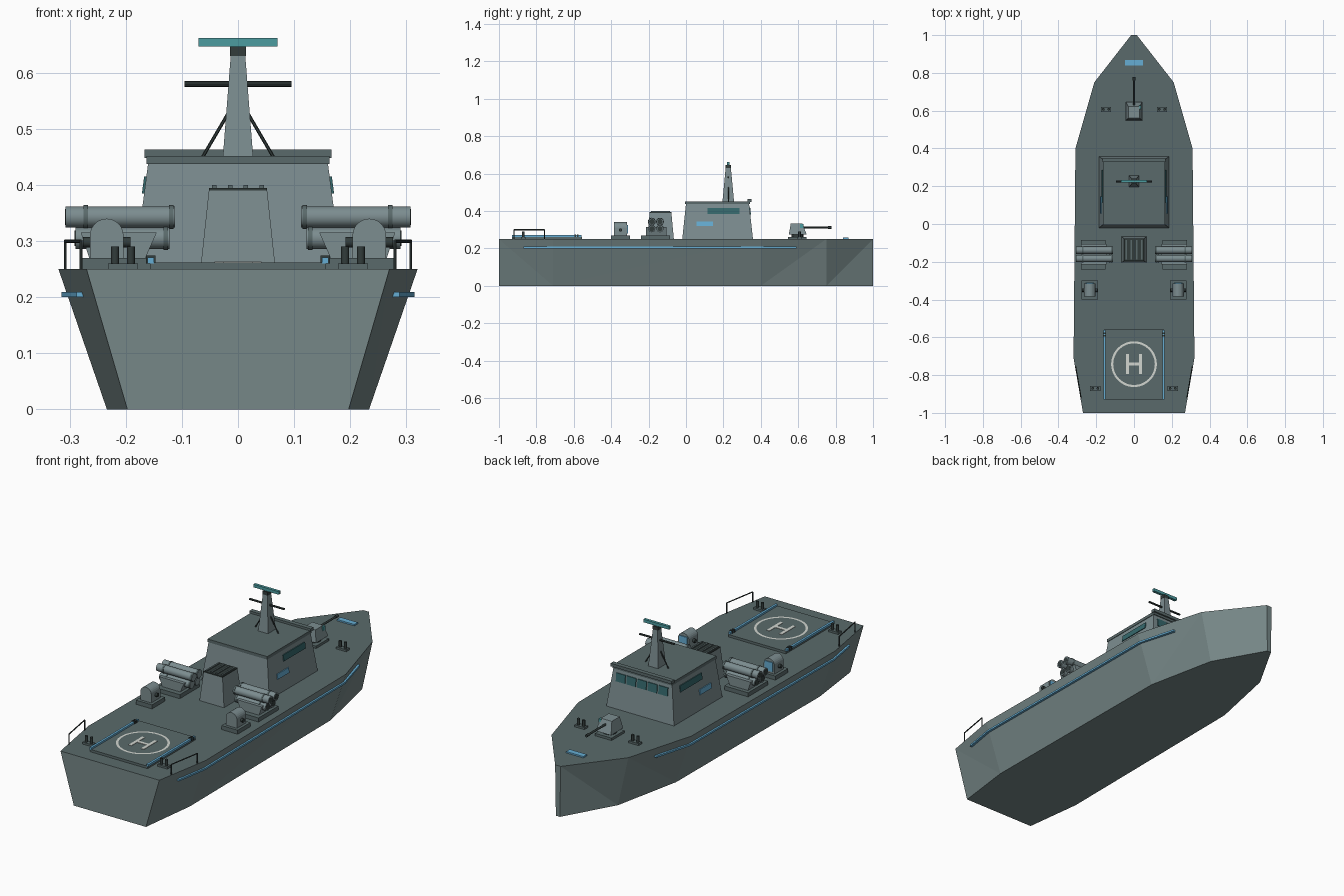
import bpy
import bmesh
import math
from mathutils import Vector

default_cube = bpy.data.objects.get("Cube")
if default_cube:
    bpy.data.objects.remove(default_cube, do_unlink=True)


def make_material(name, hex_code):
    channels = [int(hex_code[i:i + 2], 16) / 255 for i in (0, 2, 4)]
    colour = [((c + 0.055) / 1.055) ** 2.4 for c in channels] + [1]
    material = bpy.data.materials.new(name)
    material.use_nodes = True
    material.diffuse_color = colour
    material.node_tree.nodes["Principled BSDF"].inputs["Base Color"].default_value = colour
    return material


hull_grey = make_material("hull grey", "768787")
deck_grey = make_material("deck grey", "5A6A6B")
house_grey = make_material("superstructure grey", "7C8D90")
dark_metal = make_material("dark metal", "323C3B")
trim_blue = make_material("trim blue", "66AED4")
radar_teal = make_material("radar teal", "4C9CA0")
glass_teal = make_material("window teal", "35686C")
paint_white = make_material("marking white", "D2D6D0")


def finish(name, bm, *materials):
    bmesh.ops.recalc_face_normals(bm, faces=bm.faces[:])
    mesh = bpy.data.meshes.new(name)
    bm.to_mesh(mesh)
    bm.free()
    for material in materials:
        mesh.materials.append(material)
    obj = bpy.data.objects.new(name, mesh)
    bpy.context.collection.objects.link(obj)
    return obj


def loft(name, material, rings):
    """Join rings of equal length into one closed solid."""
    bm = bmesh.new()
    loops = [[bm.verts.new(p) for p in ring] for ring in rings]
    count = len(loops[0])
    for low, high in zip(loops, loops[1:]):
        for i in range(count):
            j = (i + 1) % count
            bm.faces.new((low[i], low[j], high[j], high[i]))
    bm.faces.new(loops[0][::-1])
    bm.faces.new(loops[-1])
    return finish(name, bm, material)


def rect(x, y, z):
    return [(x[0], y[0], z), (x[1], y[0], z), (x[1], y[1], z), (x[0], y[1], z)]


def block(name, material, x, y, z, top_x=None, top_y=None):
    return loft(name, material, [rect(x, y, z[0]), rect(top_x or x, top_y or y, z[1])])


def tube(name, material, start, end, radius, sides=12):
    start, end = Vector(start), Vector(end)
    axis = end - start
    bm = bmesh.new()
    bmesh.ops.create_cone(bm, cap_ends=True, segments=sides, radius1=radius,
                          radius2=radius, depth=axis.length)
    turn = axis.to_track_quat("Z", "Y").to_matrix().to_4x4()
    bm.transform(turn)
    bmesh.ops.translate(bm, verts=bm.verts[:], vec=(start + end) / 2)
    obj = finish(name, bm, material)
    if sides > 8:
        for face in obj.data.polygons:
            face.use_smooth = len(face.vertices) == 4
    return obj


def span(side, near, far):
    return tuple(sorted((side * near, side * far)))


# Hull: flared sides between the keel plate and the deck
half_outline = [(0.27, -1), (0.32, -0.71), (0.31, 0.4), (0.21, 0.75), (0.015, 1)]
DECK, FLARE = 0.25, 0.73


def hull_x(y, z):
    for (xa, ya), (xb, yb) in zip(half_outline, half_outline[1:]):
        if ya <= y <= yb:
            deck_x = xa + (xb - xa) * (y - ya) / (yb - ya)
            return deck_x * (FLARE + (1 - FLARE) * z / DECK)


bm = bmesh.new()
corners = {}
for side in (1, -1):
    for level, (scale, z) in enumerate(((FLARE, 0), (1, DECK))):
        corners[side, level] = [bm.verts.new((side * scale * x, y, z)) for x, y in half_outline]
    low, high = corners[side, 0], corners[side, 1]
    for i in range(len(low) - 1):
        if i == 0:
            bm.faces.new((low[i], low[i + 1], high[i]))
            bm.faces.new((low[i + 1], high[i + 1], high[i]))
        else:
            bm.faces.new((low[i], low[i + 1], high[i + 1]))
            bm.faces.new((low[i], high[i + 1], high[i]))
for end in (0, -1):
    bm.faces.new([corners[s, l][end] for s, l in ((1, 0), (1, 1), (-1, 1), (-1, 0))])
for level in (0, 1):
    bm.faces.new(corners[1, level] + corners[-1, level][::-1])
hull = finish("hull", bm, hull_grey, deck_grey)
for face in hull.data.polygons:
    face.material_index = int(face.normal.z > 0.9)

# Deckhouse with roof, brow and windows set in its sloping walls
house_z = (DECK, 0.44)
block("deckhouse", house_grey, (-0.185, 0.185), (-0.02, 0.358), house_z,
      (-0.16, 0.16), (0, 0.337))
block("deckhouse_roof", deck_grey, (-0.163, 0.163), (-0.005, 0.342), (0.437, 0.452))
block("bridge_brow", deck_grey, (-0.167, 0.167), (0.328, 0.35), (0.448, 0.463))


def wall(z, base, top):
    return base + (top - base) * (z - house_z[0]) / (house_z[1] - house_z[0])


def side_panel(name, material, side, y, z):
    at = [wall(h, 0.185, 0.16) for h in z]
    block(name, material, span(side, at[0] - 0.004, at[0] + 0.004), y, z,
          span(side, at[1] - 0.004, at[1] + 0.004))


for side in (1, -1):
    side_panel("side_window", glass_teal, side, (0.115, 0.285), (0.385, 0.415))
    side_panel("side_blue_panel", trim_blue, side, (0.055, 0.145), (0.32, 0.345))
pane_z = (0.38, 0.42)
pane_y = [wall(h, 0.358, 0.337) for h in pane_z]
for i in range(-2, 3):
    block("bridge_window", glass_teal, (i * 0.058 - 0.025, i * 0.058 + 0.025),
          (pane_y[0] - 0.004, pane_y[0] + 0.004), pane_z,
          None, (pane_y[1] - 0.004, pane_y[1] + 0.004))

# Mast, yardarms, struts and radar
block("mast", house_grey, (-0.027, 0.027), (0.195, 0.257), (0.45, 0.63),
      (-0.013, 0.013), (0.212, 0.24))
block("mast_cap", dark_metal, (-0.014, 0.014), (0.212, 0.24), (0.63, 0.647))
block("radar_bar", radar_teal, (-0.07, 0.07), (0.219, 0.233), (0.647, 0.662))
tube("yardarm", dark_metal, (-0.095, 0.226, 0.58), (0.095, 0.226, 0.58), 0.005, 8)
for side in (1, -1):
    tube("mast_strut", dark_metal, (side * 0.063, 0.226, 0.45), (side * 0.015, 0.226, 0.532), 0.003, 6)

# Funnel with slatted top
block("funnel", house_grey, (-0.067, 0.067), (-0.205, -0.065), (DECK, 0.39),
      (-0.052, 0.052), (-0.195, -0.078))
block("funnel_grille", dark_metal, (-0.052, 0.052), (-0.195, -0.078), (0.388, 0.395))
for i in range(4):
    x = -0.042 + i * 0.028
    block("funnel_slat", deck_grey, (x - 0.004, x + 0.004), (-0.188, -0.085), (0.39, 0.4))

for side in (1, -1):
    # Missile launcher: plinth, cradle and four banded tubes
    block("launcher_plinth", deck_grey, span(side, 0.15, 0.28), (-0.24, -0.085), (DECK, 0.27))
    block("launcher_cradle", house_grey, span(side, 0.165, 0.265), (-0.215, -0.105), (0.27, 0.315),
          span(side, 0.145, 0.28))
    for y in (-0.139, -0.183):
        for z, inner, outer in ((0.343, 0.112, 0.307), (0.305, 0.122, 0.29)):
            tube("launch_tube", house_grey, (side * inner, y, z), (side * outer, y, z), 0.019, 16)
            for x in (inner + 0.003, outer - 0.04):
                tube("tube_band", deck_grey, (side * x, y, z), (side * (x + 0.008), y, z), 0.021, 16)
            tube("tube_cover", dark_metal, (side * (outer - 0.01), y, z),
                 (side * (outer + 0.001), y, z), 0.014, 16)

    # Close-in gun mount with a rounded housing
    block("mount_plinth", deck_grey, span(side, 0.19, 0.278), (-0.4, -0.3), (DECK, 0.27))
    arch = [(0.03, 0.27)] + [(0.03 * math.cos(a), 0.31 + 0.03 * math.sin(a))
                             for a in (math.pi * i / 12 for i in range(13))] + [(-0.03, 0.27)]
    rings = [[(side * 0.234 + x, y, z) for x, z in arch] for y in (-0.385, -0.315)]
    loft("mount_housing", house_grey, rings)
    block("mount_sensor_plate", trim_blue, span(side, 0.212, 0.256), (-0.316, -0.311), (0.28, 0.325))
    tube("mount_axle", dark_metal, (side * 0.192, -0.35, 0.298), (side * 0.276, -0.35, 0.298), 0.009)

    # Bollard pairs
    for centre, y in ((0.205, -0.87), (0.148, 0.607)):
        block("bollard_plate", deck_grey, span(side, centre - 0.027, centre + 0.027),
              (y - 0.013, y + 0.013), (DECK, 0.26))
        for x in (centre - 0.014, centre + 0.014):
            tube("bollard", dark_metal, (side * x, y, 0.255), (side * x, y, 0.29), 0.007)

    # Stern railing following the deck edge
    posts = [(side * (hull_x(y, DECK) - 0.004), y) for y in (-0.92, -0.757)]
    for x, y in posts:
        tube("railing_post", dark_metal, (x, y, DECK), (x, y, 0.3), 0.003, 6)
    tube("railing_bar", dark_metal, (*posts[0], 0.3), (*posts[1], 0.3), 0.003, 6)

    # Rubbing strake along the flared side
    rings = []
    for y in (-0.87, -0.71, 0.4, 0.59):
        x = hull_x(y, 0.205)
        rings.append([(side * (x + dx), y, z) for dx, z in
                      ((-0.006, 0.2), (0.01, 0.2), (0.01, 0.209), (-0.006, 0.209))])
    loft("rubbing_strake", trim_blue, rings)

    # Helipad edge rail
    block("helipad_edge_rail", trim_blue, span(side, 0.15, 0.161), (-0.93, -0.56), (0.26, 0.271))
    for y in (-0.578, -0.592):
        block("rail_fitting", dark_metal, span(side, 0.147, 0.164), (y - 0.004, y + 0.004), (0.26, 0.274))

# Helipad with circle and landing mark
block("helipad", deck_grey, (-0.157, 0.157), (-0.93, -0.555), (DECK, 0.262))
pad_y = -0.742
bm = bmesh.new()
ring_points = []
for i in range(48):
    a = math.tau * i / 48
    ring_points.append([bm.verts.new((r * math.cos(a), pad_y + r * math.sin(a), 0.264))
                        for r in (0.11, 0.121)])
for (a, b), (d, c) in zip(ring_points, ring_points[1:] + ring_points[:1]):
    bm.faces.new((a, b, c, d))
finish("helipad_circle", bm, paint_white)
mark_z = (0.261, 0.264)
for x in (-0.034, 0.034):
    block("landing_mark_bar", paint_white, (x - 0.008, x + 0.008), (pad_y - 0.053, pad_y + 0.053), mark_z)
block("landing_mark_cross", paint_white, (-0.028, 0.028), (pad_y - 0.008, pad_y + 0.008), mark_z)

# Bow gun and foredeck plate
block("gun_plinth", deck_grey, (-0.045, 0.045), (0.545, 0.645), (DECK, 0.262))
tube("gun_pedestal", dark_metal, (0, 0.595, 0.26), (0, 0.595, 0.28), 0.032, 16)
block("gun_turret", house_grey, (-0.042, 0.042), (0.55, 0.645), (0.275, 0.332),
      (-0.03, 0.03), (0.56, 0.622))
tube("gun_barrel", dark_metal, (0, 0.62, 0.312), (0, 0.775, 0.312), 0.005)
tube("gun_muzzle", dark_metal, (0, 0.76, 0.312), (0, 0.778, 0.312), 0.007)
block("gun_sight", radar_teal, (0.026, 0.038), (0.61, 0.628), (0.31, 0.33))
block("foredeck_plate", trim_blue, (-0.047, 0.047), (0.84, 0.868), (DECK, 0.257))
